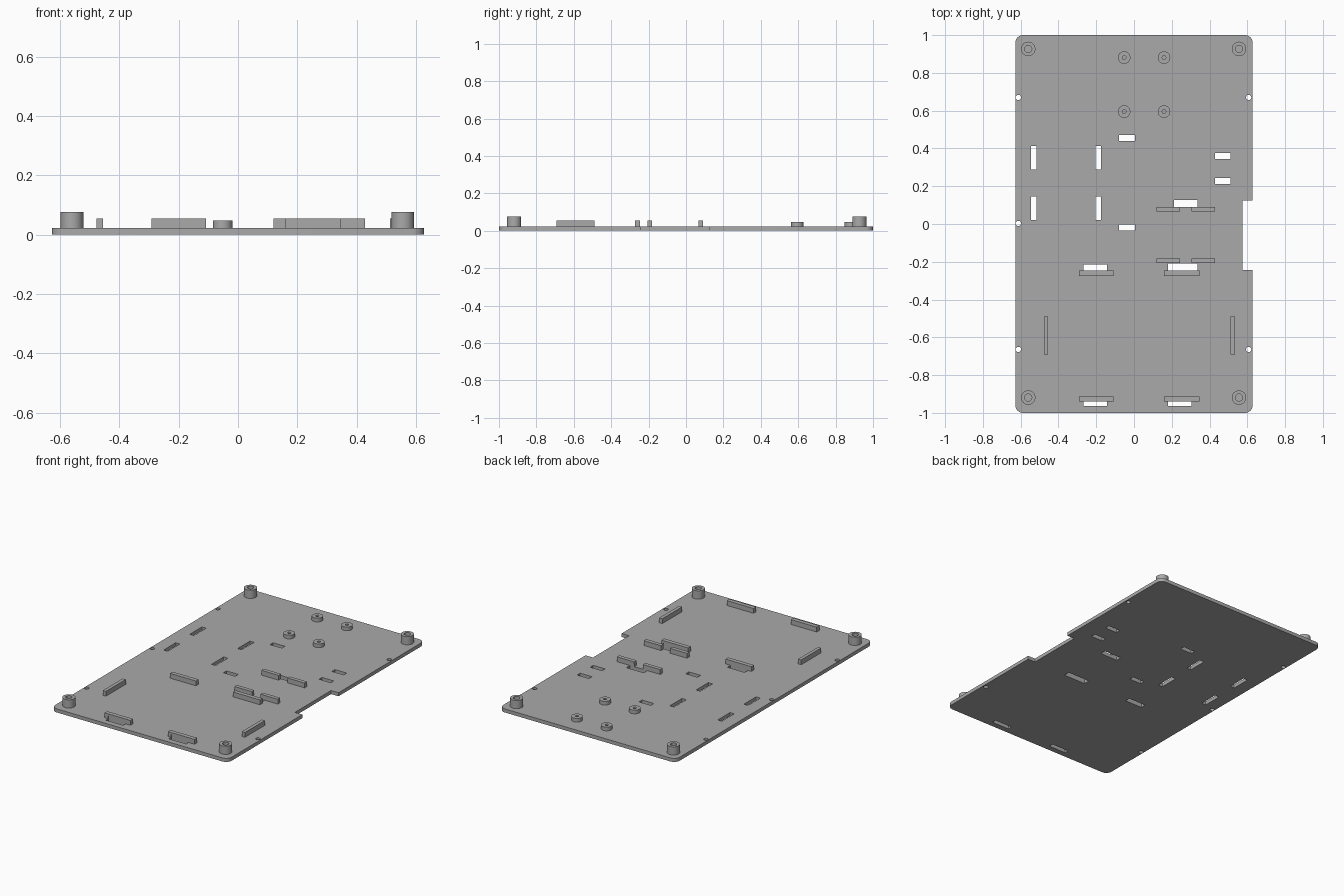
import bpy, bmesh, math
from mathutils import Matrix, Vector

if "Cube" in bpy.data.objects:
    bpy.data.objects.remove(bpy.data.objects["Cube"], do_unlink=True)

TOP = 0.023      # plate thickness
RIB_TOP = 0.054

grey = bpy.data.materials.new("plain grey")
grey.use_nodes = True
grey.diffuse_color = (0.4, 0.4, 0.4, 1)
grey.node_tree.nodes["Principled BSDF"].inputs["Base Color"].default_value = (0.4, 0.4, 0.4, 1)


def finish(bm, name):
    bmesh.ops.recalc_face_normals(bm, faces=bm.faces)
    mesh = bpy.data.meshes.new(name)
    bm.to_mesh(mesh)
    bm.free()
    mesh.materials.append(grey)
    ob = bpy.data.objects.new(name, mesh)
    bpy.context.collection.objects.link(ob)
    return ob


def add_box(bm, x0, x1, y0, y1, z0, z1):
    mid = Vector((x0 + x1, y0 + y1, z0 + z1)) / 2
    size = Matrix.Diagonal((x1 - x0, y1 - y0, z1 - z0, 1))
    bmesh.ops.create_cube(bm, size=1, matrix=Matrix.Translation(mid) @ size)


def cut(ob, cutter):
    mod = ob.modifiers.new("cut", 'BOOLEAN')
    mod.operation = 'DIFFERENCE'
    mod.solver = 'EXACT'
    mod.object = cutter
    bpy.context.view_layer.update()
    bpy.context.view_layer.objects.active = ob
    bpy.ops.object.modifier_apply(modifier=mod.name)


def smooth(ob):
    bpy.ops.object.select_all(action='DESELECT')
    ob.select_set(True)
    bpy.context.view_layer.objects.active = ob
    bpy.ops.object.shade_smooth_by_angle(angle=math.radians(30))


def standoff(name, x, y, radius, bore, height):
    # Hollow sleeve turned from a rectangular section
    bm = bmesh.new()
    section = [(bore, TOP - 0.008), (radius, TOP - 0.008), (radius, height), (bore, height)]
    verts = [bm.verts.new((x + r, y, z)) for r, z in section]
    edges = [bm.edges.new((verts[i], verts[(i + 1) % 4])) for i in range(4)]
    bmesh.ops.spin(bm, geom=verts + edges, cent=(x, y, 0), axis=(0, 0, 1),
                   angle=math.tau, steps=40, use_duplicate=False)
    bmesh.ops.remove_doubles(bm, verts=bm.verts, dist=1e-4)
    smooth(finish(bm, name))


# Base plate: rounded outline with a notch in the left edge
W, R = 0.628, 0.04
outline = []
for cx, cy, start in ((1, -1, 270), (1, 1, 0), (-1, 1, 90), (-1, -1, 180)):
    for i in range(9):
        a = math.radians(start + i * 11.25)
        outline.append((cx * (W - R) + R * math.cos(a), cy * (1 - R) + R * math.sin(a)))
    if start == 270:
        outline += [(W, -0.243), (0.575, -0.243), (0.575, 0.125), (W, 0.125)]
bm = bmesh.new()
face = bm.faces.new([bm.verts.new((x, y, 0)) for x, y in outline])
ext = bmesh.ops.extrude_face_region(bm, geom=[face])
bmesh.ops.translate(bm, vec=(0, 0, TOP),
                    verts=[v for v in ext["geom"] if isinstance(v, bmesh.types.BMVert)])
plate = finish(bm, "base_plate")

# Ribs standing on the plate
RIBS = {
    "front_rib_right": (-0.292, -0.108, -0.939, -0.912),
    "front_rib_left": (0.158, 0.348, -0.939, -0.912),
    "middle_rib_right": (-0.292, -0.108, -0.274, -0.247),
    "middle_rib_left": (0.158, 0.348, -0.274, -0.247),
    "side_rib_right": (-0.477, -0.455, -0.692, -0.49),
    "side_rib_left": (0.512, 0.534, -0.692, -0.49),
}
for y, row in ((-0.207, "lower"), (0.066, "upper")):
    RIBS[row + "_short_rib_inner"] = (0.12, 0.243, y, y + 0.025)
    RIBS[row + "_short_rib_outer"] = (0.305, 0.428, y, y + 0.025)
ribs = []
for name, (x0, x1, y0, y1) in RIBS.items():
    bm = bmesh.new()
    add_box(bm, x0, x1, y0, y1, TOP - 0.004, RIB_TOP)
    ribs.append(finish(bm, name))

# Strap slots: the ones beside ribs also recess the rib slightly
SLOTS = [
    (-0.267, -0.143, -0.963, -0.935),
    (0.18, 0.305, -0.963, -0.935),
    (-0.267, -0.143, -0.25, -0.215),
    (0.18, 0.336, -0.25, -0.21),
    (0.212, 0.336, 0.09, 0.127),
]
for x in (-0.545, -0.204):
    SLOTS += [(x, x + 0.03, y, y + 0.124) for y in (0.022, 0.288)]
for x, ys in ((-0.08, (-0.034, 0.44)), (0.428, (0.212, 0.344))):
    SLOTS += [(x, x + 0.084, y, y + 0.031) for y in ys]
bm = bmesh.new()
for slot in SLOTS:
    add_box(bm, *slot, -0.02, 0.04)
slot_cutter = finish(bm, "slot_cutter")

# Small round holes along the side edges
bm = bmesh.new()
for x, y in ((-0.612, 0.67), (-0.612, 0.003), (-0.612, -0.664), (0.607, 0.67), (0.607, -0.664)):
    bmesh.ops.create_cone(bm, cap_ends=True, segments=24, radius1=0.014, radius2=0.014,
                          depth=0.2, matrix=Matrix.Translation((x, y, 0)))
hole_cutter = finish(bm, "hole_cutter")

cut(plate, slot_cutter)
cut(plate, hole_cutter)
for rib in ribs:
    if "side" not in rib.name:
        cut(rib, slot_cutter)
for helper in (slot_cutter, hole_cutter):
    bpy.data.objects.remove(helper, do_unlink=True)
smooth(plate)

# Tall corner standoffs and short board standoffs
for x, side in ((-0.56, "right"), (0.556, "left")):
    for y, end in ((-0.919, "front"), (0.927, "back")):
        standoff(f"corner_post_{end}_{side}", x, y, 0.038, 0.019, 0.076)
for x, side in ((-0.052, "right"), (0.159, "left")):
    for y, end in ((0.595, "front"), (0.881, "back")):
        standoff(f"board_standoff_{end}_{side}", x, y, 0.033, 0.01, 0.047)
